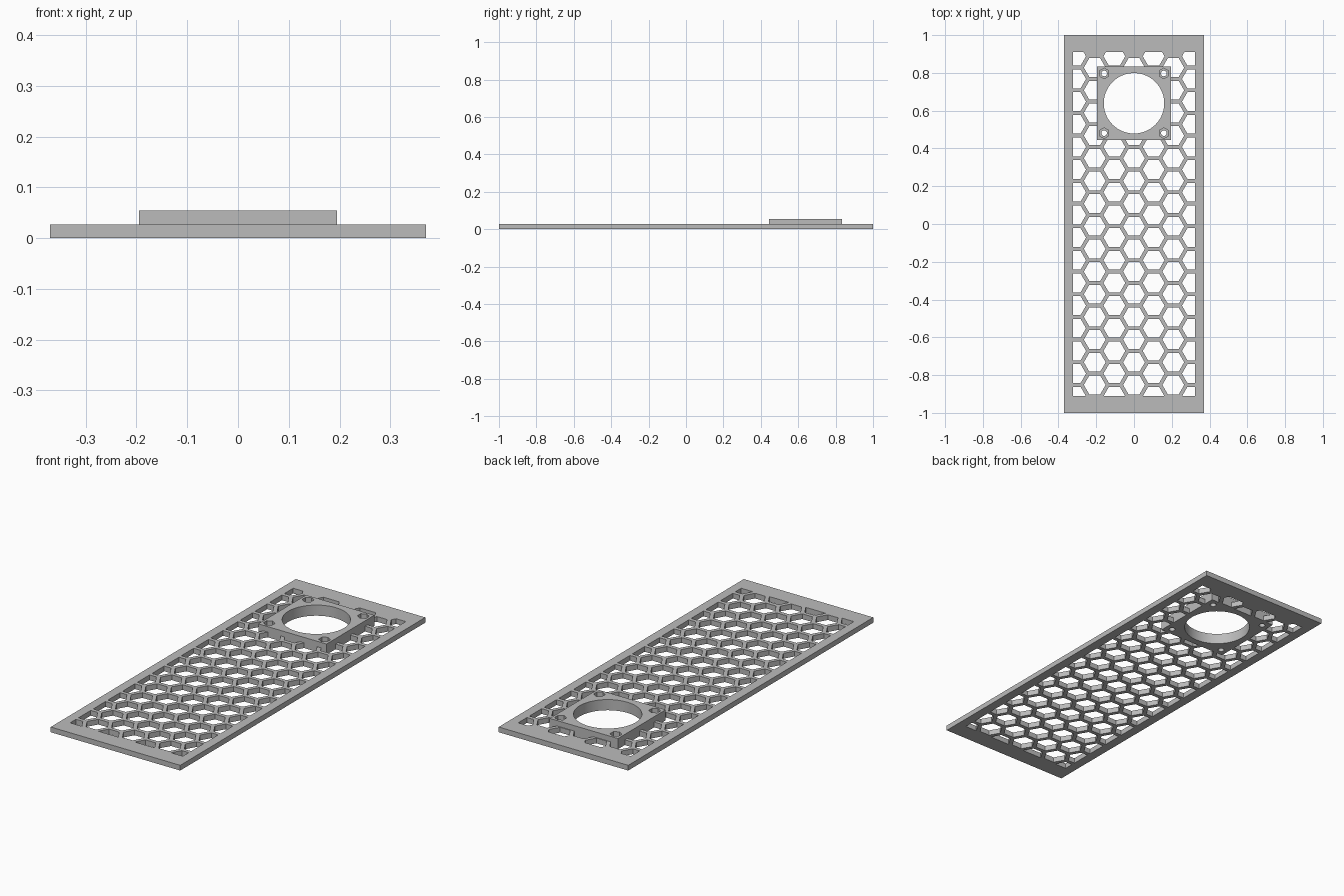
import bpy, bmesh
from math import radians, sqrt
from mathutils import Vector

cube = bpy.data.objects.get("Cube")
if cube:
    bpy.data.objects.remove(cube)

# Main sizes
PLATE_X, PLATE_Y, PLATE_Z = 0.37, 1.0, 0.027
WIN_X, WIN_Y = 0.322, 0.91
PITCH, WALL = 0.12, 0.02
MOUNT_Y, MOUNT_HALF, MOUNT_Z = 0.639, 0.195, 0.055
BORE, SCREW = 0.16, 0.158

grey = bpy.data.materials.new("plain grey")
grey.use_nodes = True
colour = (0.5, 0.5, 0.5, 1)
grey.diffuse_color = colour
grey.node_tree.nodes["Principled BSDF"].inputs["Base Color"].default_value = colour


def finish(name, bm):
    mesh = bpy.data.meshes.new(name)
    bm.to_mesh(mesh)
    bm.free()
    mesh.materials.append(grey)
    obj = bpy.data.objects.new(name, mesh)
    bpy.context.collection.objects.link(obj)
    return obj


def box(name, half_x, half_y, y, top):
    bm = bmesh.new()
    bmesh.ops.create_cube(bm, size=1)
    bmesh.ops.scale(bm, vec=(2 * half_x, 2 * half_y, top), verts=bm.verts)
    bmesh.ops.translate(bm, vec=(0, y, top / 2), verts=bm.verts)
    return finish(name, bm)


def prism(name, x, y, radius, sides, low, high, turn=0):
    bpy.ops.mesh.primitive_cylinder_add(
        vertices=sides, radius=radius, depth=high - low,
        location=(x, y, (low + high) / 2), rotation=(0, 0, radians(turn)))
    obj = bpy.context.object
    obj.name = name
    obj.data.materials.append(grey)
    return obj


def combine(target, tool, operation):
    """Apply a boolean and discard the tool object."""
    tool.hide_render = True
    mod = target.modifiers.new("combine", 'BOOLEAN')
    mod.operation, mod.solver, mod.object = operation, 'EXACT', tool
    bpy.context.view_layer.update()
    graph = bpy.context.evaluated_depsgraph_get()
    result = bpy.data.meshes.new_from_object(target.evaluated_get(graph))
    target.modifiers.clear()
    target.data = result
    bpy.data.objects.remove(tool)


# Honeycomb openings: flat hexagons clipped to the window, then thickened
bm = bmesh.new()
flat = (PITCH - WALL) / 2
radius = flat * 2 / sqrt(3)
for col in range(-3, 4):
    x = col * PITCH * sqrt(3) / 2
    shift = PITCH / 2 if col % 2 else 0
    for row in range(-9, 10):
        y = row * PITCH + shift - 0.012
        if abs(y) > WIN_Y + 0.02:
            continue
        corners = [(radius, 0), (radius / 2, flat), (-radius / 2, flat),
                   (-radius, 0), (-radius / 2, -flat), (radius / 2, -flat)]
        bm.faces.new([bm.verts.new((x + a, y + b, PLATE_Z / 2)) for a, b in corners])
for edge in (Vector((WIN_X, 0, 0)), Vector((-WIN_X, 0, 0)),
             Vector((0, WIN_Y, 0)), Vector((0, -WIN_Y, 0))):
    bmesh.ops.bisect_plane(bm, geom=bm.verts[:] + bm.edges[:] + bm.faces[:],
                           plane_co=edge, plane_no=edge.normalized(), clear_outer=True)
openings = finish("honeycomb_cutter", bm)
thick = openings.modifiers.new("thickness", 'SOLIDIFY')
thick.thickness, thick.offset = 0.1, 0

# Plate with the honeycomb and the raised square fan mount
panel = box("honeycomb_panel", PLATE_X, PLATE_Y, 0, PLATE_Z)
combine(panel, openings, 'DIFFERENCE')
combine(panel, box("fan_mount", MOUNT_HALF, MOUNT_HALF, MOUNT_Y, MOUNT_Z), 'UNION')

# Round fan bore
combine(panel, prism("bore_cutter", 0, MOUNT_Y, BORE, 96, -0.1, 0.2), 'DIFFERENCE')

# Screw holes with hexagonal nut pockets
for sx in (-1, 1):
    for sy in (-1, 1):
        x, y = sx * SCREW, MOUNT_Y + sy * SCREW
        combine(panel, prism("screw_cutter", x, y, 0.015, 24, -0.1, 0.2), 'DIFFERENCE')
        combine(panel, prism("nut_cutter", x, y, 0.028, 6, 0.03, 0.2), 'DIFFERENCE')

# Crisp edges, smooth bore walls
bpy.ops.object.select_all(action='DESELECT')
panel.select_set(True)
bpy.context.view_layer.objects.active = panel
bpy.ops.object.shade_smooth_by_angle(angle=radians(30))
